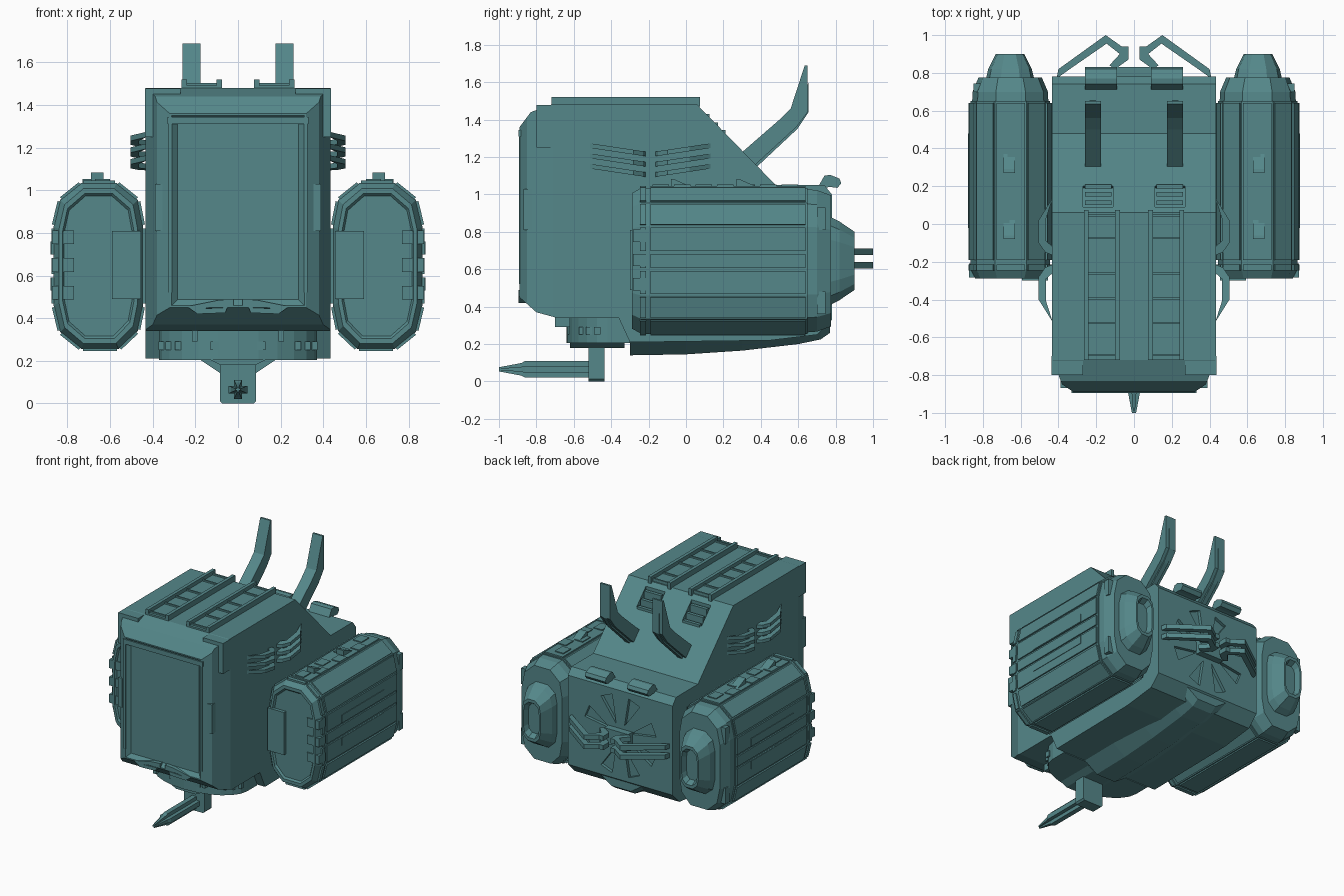
import bpy, bmesh, math
from mathutils import Vector

if "Cube" in bpy.data.objects:
    bpy.data.objects.remove(bpy.data.objects["Cube"])

teal = bpy.data.materials.new("teal")
teal.diffuse_color = (0.09, 0.245, 0.255, 1)
teal.use_nodes = True
teal.node_tree.nodes["Principled BSDF"].inputs["Base Color"].default_value = teal.diffuse_color


def finish(name, bm):
    bmesh.ops.recalc_face_normals(bm, faces=bm.faces)
    me = bpy.data.meshes.new(name)
    bm.to_mesh(me)
    bm.free()
    me.materials.append(teal)
    ob = bpy.data.objects.new(name, me)
    bpy.context.collection.objects.link(ob)
    return ob


def place(axis, a, p, q):
    return {'x': (a, p, q), 'y': (p, a, q), 'z': (p, q, a)}[axis]


def add_loft(bm, rings):
    vs = [[bm.verts.new(c) for c in r] for r in rings]
    n = len(vs[0])
    for r0, r1 in zip(vs, vs[1:]):
        for i in range(n):
            bm.faces.new((r0[i], r0[(i + 1) % n], r1[(i + 1) % n], r1[i]))
    bm.faces.new(vs[0])
    bm.faces.new(vs[-1])


def add_prism(bm, pts, a0, a1, axis):
    add_loft(bm, [[place(axis, a, p, q) for p, q in pts] for a in (a0, a1)])


def add_box(bm, x0, x1, y0, y1, z0, z1):
    add_prism(bm, [(x0, y0), (x1, y0), (x1, y1), (x0, y1)], z0, z1, 'z')


def prism(name, pts, a0, a1, axis):
    bm = bmesh.new()
    add_prism(bm, pts, a0, a1, axis)
    return finish(name, bm)


def boxes(name, items, sides=(1,)):
    bm = bmesh.new()
    for s in sides:
        for x0, x1, *r in items:
            add_box(bm, s * x0, s * x1, *r)
    return finish(name, bm)


BOTH = (1, -1)

# Hull: side profile, chamfered front corners, recessed front window
bm = bmesh.new()
add_prism(bm, [(-.89, .45), (-.80, .37), (-.69, .34), (-.36, .34), (-.30, .21), (.45, .22), (.70, .25),
               (.78, .33), (.78, 1.0), (.74, 1.05), (.48, 1.05), (.06, 1.48), (-.72, 1.48), (-.83, 1.44),
               (-.89, 1.36)], -.435, .435, 'x')
for s in BOTH:
    for co, no in (((.435, -.71, 0), (.14, -.055, 0)), ((.38, -.85, 0), (.04, -.06, 0))):
        geom = bm.verts[:] + bm.edges[:] + bm.faces[:]
        res = bmesh.ops.bisect_plane(bm, geom=geom, plane_co=(s * co[0], co[1], 0),
                                     plane_no=(s * no[0], no[1], 0), clear_outer=True)
        cut = [e for e in res['geom_cut'] if isinstance(e, bmesh.types.BMEdge)]
        bmesh.ops.holes_fill(bm, edges=cut)
bmesh.ops.recalc_face_normals(bm, faces=bm.faces)
front = [f for f in bm.faces if f.normal.y < -.99]
bmesh.ops.inset_region(bm, faces=front, thickness=.012, depth=0)
bmesh.ops.inset_region(bm, faces=front, thickness=.04, depth=-.025)
hull = finish("hull", bm)

# Cutter for roof vents and the sunburst grooves on the back
bm = bmesh.new()
for s in BOTH:
    add_prism(bm, [(.09, 1.6), (.09, 1.40), (.19, 1.30), (.21, 1.36), (.21, 1.6)], s * .11, s * .27, 'x')
for k in range(8):
    a = math.radians(22.5 + 45 * k)
    d, n = Vector((math.cos(a), math.sin(a))), Vector((-math.sin(a), math.cos(a)))
    c = Vector((0, .66))
    tri = [c + d * .09, c + d * .30 - n * .05, c + d * .30 + n * .05]
    add_prism(bm, [tuple(p) for p in tri], .757, .85, 'y')
cutter = finish("groove_cutter", bm)
cutter.hide_render = True
cutter.hide_viewport = True
mod = hull.modifiers.new("grooves", 'BOOLEAN')
mod.operation = 'DIFFERENCE'
mod.object = cutter
mod.solver = 'EXACT'
boxes("vent_slats", [(.12, .26, y, y + .025, 1.30, 1.53 - y) for y in (.10, .145, .185)], BOTH)

# Corner blocks, front light bars and chin ornaments
boxes("corner_blocks", [(.27, .437, -.80, -.70, 1.25, 1.478)], BOTH)
boxes("front_light_bars", [(.355, .39, -.868, -.82, .81, 1.03), (.31, .325, -.893, -.86, .52, 1.34)], BOTH)
boxes("window_brow", [(-.33, .33, -.895, -.85, 1.31, 1.345)])
for s in BOTH:
    prism("chin_whisker", [(s * .02, .49), (s * .09, .485), (s * .24, .455), (s * .19, .42), (s * .06, .425),
                           (s * .05, .45), (s * .16, .445), (s * .08, .46), (s * .02, .46)], -.895, -.80, 'y')
boxes("chin_prongs", [(.19, .215, -.70, -.62, .29, .36)], BOTH)

# Roof slabs: base, rails, cross bars
bars = [(.08, .26, y, y + .012, 1.49, 1.503) for y in (-.70, -.53, -.40, -.27, -.08, .04)]
boxes("roof_slabs", [(.08, .26, -.72, .05, 1.46, 1.492), (.075, .10, -.72, .075, 1.47, 1.52),
                     (.24, .265, -.72, .075, 1.47, 1.52)] + bars, BOTH)

# Upright rear ears and tail tabs
for s in BOTH:
    prism("ear", [(.27, 1.20), (.50, 1.40), (.56, 1.46), (.635, 1.69), (.65, 1.69), (.65, 1.44), (.59, 1.36),
                  (.35, 1.14)], s * .175, s * .26, 'x')
    prism("ear_ridge", [(.30, 1.17), (.54, 1.385), (.60, 1.44), (.655, 1.60), (.655, 1.44), (.595, 1.35),
                        (.36, 1.13)], s * .20, s * .235, 'x')
    prism("tail_tab", [(.70, 1.03), (.74, 1.10), (.77, 1.105), (.82, 1.085), (.83, 1.06), (.81, 1.035),
                       (.77, 1.04)], s * .09, s * .26, 'x')

# Rear whiskers: two tiers of bent strips on each side
for s in BOTH:
    for z in (.605, .675):
        prism("rear_whisker", [(s * x, y) for x, y in (
            (.41, .77), (.40, .82), (.15, 1.0), (.065, .94), (.03, .94), (.03, .87), (.10, .82), (.13, .84),
            (.075, .90), (.145, .955), (.34, .82))], z, z + .035, 'z')
boxes("whisker_hub", [(-.10, .10, .75, .83, .60, .715)])

# Side whiskers: fans of bent strips
bm = bmesh.new()
for s in BOTH:
    for d in BOTH:
        for z in (1.09, 1.145, 1.20):
            pts = [(.02, .42), (.04, .47), (.09, .505), (.21, .505), (.33, .43), (.22, .465), (.10, .465),
                   (.06, .42)]
            add_loft(bm, [[(s * x, -.19 + d * t, z + h + .15 * t) for t, x in pts] for h in (0, .025)])
finish("side_whiskers", bm)

# Keel under the hull
bm = bmesh.new()
keel = [(-.30, .14), (0, .145), (.3, .165), (.6, .20), (.72, .225), (.77, .26)]
add_loft(bm, [[(-.20, y, .34), (-.20, y, z + .08), (-.08, y, z), (.08, y, z), (.20, y, z + .08),
               (.20, y, .34)] for y, z in keel])
finish("keel", bm)

# Chin gun: rounded base with windows, flange, block, cross barrel
arc = [(.37 * math.cos(a), -.42 - .22 * math.sin(a)) for a in (math.pi * i / 12 for i in range(13))]
prism("gun_base", [(.37, -.30)] + arc + [(-.37, -.30)], .205, .35, 'z')
bm = bmesh.new()
for deg in (18, 30, 42, 73, 107, 138, 150, 162):
    a = math.radians(deg)
    x, y = .37 * math.cos(a), -.42 - .22 * math.sin(a)
    add_box(bm, x - .02, x + .02, y - .004, y + .03, .25, .29)
finish("gun_base_windows", bm)
prism("gun_flange", [(-.13, .205), (-.08, .18), (.08, .18), (.13, .205)], -.62, -.33, 'y')
prism("gun_block", [(-.085, .2), (-.085, .012), (-.073, 0), (.073, 0), (.085, .012), (.085, .2)], -.52, -.435, 'y')
for w, h in ((.045, .018), (.018, .045)):
    bm = bmesh.new()
    add_loft(bm, [[(-w * k, y, .065 - h * k), (w * k, y, .065 - h * k), (w * k, y, .065 + h * k),
                   (-w * k, y, .065 + h * k)] for y, k in ((-.50, 1), (-.86, 1), (-.88, .75), (-1, .25))])
    finish("gun_barrel", bm)

# Side pods: lofted shell, panels on every facet, nozzle, plates
CX, CZ = .658, .645
outline = [(.57, 1.035), (.735, 1.035), (.835, .955), (.865, .83), (.865, .69), (.865, .60), (.865, .46),
           (.835, .335), (.735, .255), (.56, .255), (.47, .34), (.445, .46), (.445, .83), (.47, .955)]
stations = [(-.275, .76, .84), (-.288, .80, .87), (-.288, .88, .93), (-.24, 1, 1), (.65, 1, 1), (.65, .96, .98),
            (.70, .95, .97), (.775, .80, .90), (.775, .60, .60), (.82, .55, .54), (.90, .36, .40),
            (.90, .30, .34), (.86, .24, .28)]
for s in BOTH:
    bm = bmesh.new()
    add_loft(bm, [[(s * (CX + (x - CX) * kx), y, CZ + (z - CZ) * kz) for x, z in outline]
                  for y, kx, kz in stations])
    finish("pod_shell", bm)
    bm = bmesh.new()
    for i in range(len(outline)):
        p, q = Vector(outline[i]), Vector(outline[(i + 1) % len(outline)])
        n = Vector((p.y - q.y, q.x - p.x)).normalized()
        if n.dot((p + q) / 2 - Vector((CX, CZ))) < 0:
            n = -n
        e = (q - p).normalized() * .008
        for y0, y1 in ((-.19, .64), (-.245, -.215)):
            quad = [p + e - n * .01, q - e - n * .01, q - e + n * .01, p + e + n * .01]
            add_prism(bm, [(s * v.x, v.y) for v in quad], y0, y1, 'y')
    finish("pod_panels", bm)
    # raised bumps along the pod top
    for y in (-.08, .27):
        prism("pod_top_bump", [(y, 1.03), (y, 1.083), (y + .02, 1.08), (y + .10, 1.045), (y + .10, 1.03)],
              s * .63, s * .69, 'x')
boxes("pod_top_plates", [(.60 + .06 * (i % 2), .67 + .06 * (i % 2), -.18 + i * .115, -.09 + i * .115, 1.03, 1.052)
                         for i in range(7)], BOTH)
boxes("pod_side_plates", [(.86, .879, -.02, .48, .70, .76), (.86, .879, -.02, .48, .53, .59)], BOTH)
boxes("pod_front_plate", [(.455, .592, -.30, -.26, .49, .81)], BOTH)
boxes("pod_front_clips", [(.77, .873, -.283, -.21, z, z + .065) for z in (.487, .617, .747)], BOTH)
boxes("pod_rear_clips", [(.80, .85, .70, .745, z, z + .12) for z in (.36, .81)], BOTH)
